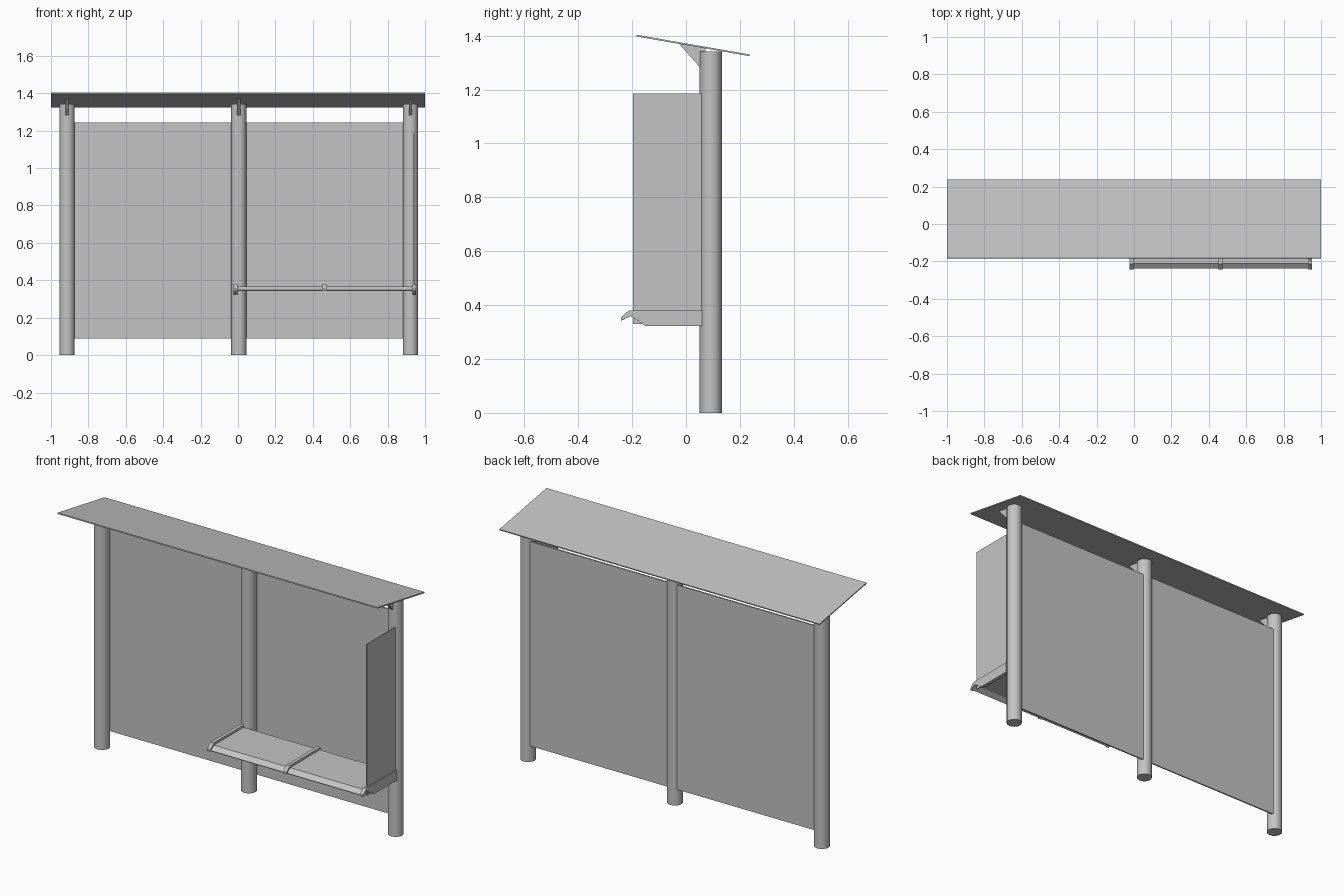
import bpy
import bmesh

cube = bpy.data.objects.get("Cube")
if cube:
    bpy.data.objects.remove(cube, do_unlink=True)

# One plain grey for the whole shelter
GREY = (0.55, 0.55, 0.55, 1)
grey = bpy.data.materials.new("plain_grey")
grey.use_nodes = True
grey.diffuse_color = GREY
grey.node_tree.nodes["Principled BSDF"].inputs["Base Color"].default_value = GREY


def extrude_x(name, profile, x0, x1):
    """Solid made by sweeping a closed (y, z) profile from x0 to x1."""
    bm = bmesh.new()
    face = bm.faces.new([bm.verts.new((x0, y, z)) for y, z in profile])
    swept = bmesh.ops.extrude_face_region(bm, geom=[face])["geom"]
    moved = [v for v in swept if isinstance(v, bmesh.types.BMVert)]
    bmesh.ops.translate(bm, verts=moved, vec=(x1 - x0, 0, 0))
    bmesh.ops.recalc_face_normals(bm, faces=bm.faces)
    mesh = bpy.data.meshes.new(name)
    bm.to_mesh(mesh)
    bm.free()
    mesh.materials.append(grey)
    obj = bpy.data.objects.new(name, mesh)
    bpy.context.collection.objects.link(obj)
    return obj


def box(name, x0, x1, y0, y1, z0, z1):
    return extrude_x(name, [(y0, z0), (y1, z0), (y1, z1), (y0, z1)], x0, x1)


# Posts, each with a triangular gusset holding the roof
POST_Y, POST_R, POST_H = 0.092, 0.041, 1.342
posts = {"right": -0.914, "middle": 0.004, "left": 0.922}
for side, x in posts.items():
    bpy.ops.mesh.primitive_cylinder_add(vertices=16, radius=POST_R, depth=POST_H,
                                        location=(x, POST_Y, POST_H / 2))
    post = bpy.context.object
    post.name = side + "_post"
    post.data.materials.append(grey)
    bpy.ops.object.shade_smooth_by_angle()
    gusset = [(-0.028, 1.372), (0.072, 1.354), (0.072, 1.26)]
    extrude_x(side + "_roof_gusset", gusset, x - 0.009, x + 0.009)

# Sloping roof sheet
roof = [(-0.184, 1.397), (0.236, 1.324), (0.237, 1.33), (-0.183, 1.403)]
extrude_x("roof", roof, -1, 1)

# Back panels between the posts
for side, a, b in (("right", "right", "middle"), ("left", "middle", "left")):
    box(side + "_back_panel", posts[a] + 0.03, posts[b] - 0.03, 0.111, 0.119, 0.09, 1.245)

# Side screen above the end of the bench
box("side_screen", 0.939, 0.945, -0.197, 0.058, 0.33, 1.185)

# Bench sheet with a bent-down front lip
seat = [(0.055, 0.367), (-0.21, 0.367), (-0.238, 0.347),
        (-0.236, 0.343), (-0.208, 0.361), (0.055, 0.361)]
extrude_x("bench_seat", seat, -0.012, 0.941)

# Bench brackets at the ends and a shallow rib in the middle
top_edge = [(-0.242, 0.342), (-0.242, 0.353), (-0.213, 0.38), (0.06, 0.38)]
bracket = top_edge + [(0.06, 0.322), (-0.15, 0.322), (-0.205, 0.359)]
rib = top_edge + [(0.06, 0.361), (-0.206, 0.361)]
for name, profile, x in (("right_bench_bracket", bracket, -0.013),
                         ("middle_bench_rib", rib, 0.463),
                         ("left_bench_bracket", bracket, 0.942)):
    extrude_x(name, profile, x - 0.01, x + 0.01)
